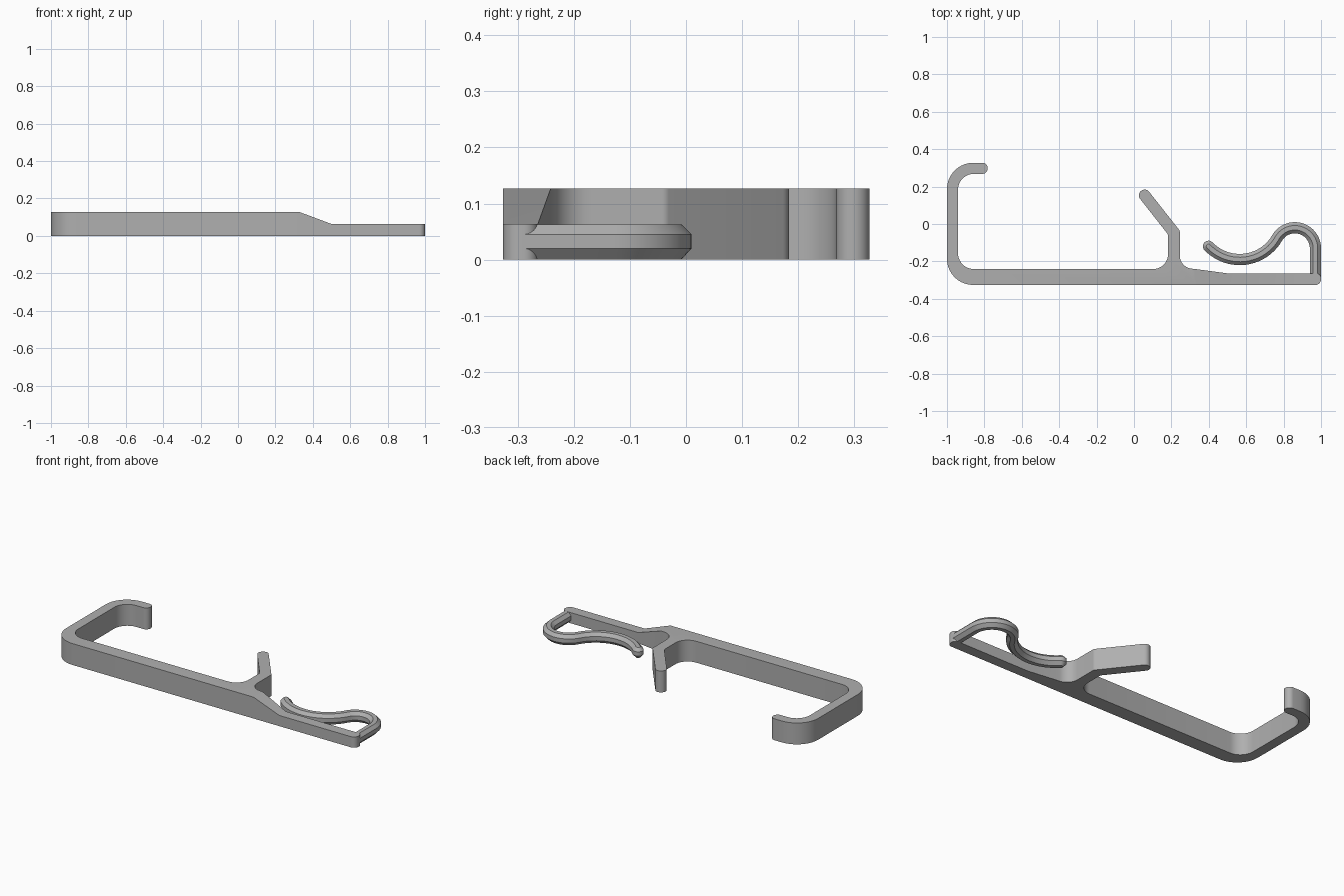
import bpy, bmesh, math
from mathutils import Vector

if "Cube" in bpy.data.objects:
    bpy.data.objects.remove(bpy.data.objects["Cube"])

grey = bpy.data.materials.new("plain grey")
grey.diffuse_color = (0.43, 0.43, 0.43, 1)
grey.use_nodes = True
grey.node_tree.nodes["Principled BSDF"].inputs["Base Color"].default_value = grey.diffuse_color


def finish(bm, name):
    bmesh.ops.recalc_face_normals(bm, faces=bm.faces)
    mesh = bpy.data.meshes.new(name)
    bm.to_mesh(mesh)
    bm.free()
    mesh.materials.append(grey)
    ob = bpy.data.objects.new(name, mesh)
    bpy.context.collection.objects.link(ob)
    bpy.context.view_layer.objects.active = ob
    ob.select_set(True)
    bpy.ops.object.shade_smooth_by_angle(angle=math.radians(25))
    ob.select_set(False)


def rounded(corners, steps=10):
    """Outline from (x, y, radius) corners, each replaced by a tangent arc."""
    out = []
    for i, (x, y, r) in enumerate(corners):
        p = Vector((x, y))
        if r == 0:
            out.append(p)
            continue
        a = (Vector(corners[i - 1][:2]) - p).normalized()
        b = (Vector(corners[(i + 1) % len(corners)][:2]) - p).normalized()
        half = a.angle(b) / 2
        c = p + (a + b).normalized() * (r / math.sin(half))
        s, e = p + a * r / math.tan(half) - c, p + b * r / math.tan(half) - c
        sweep = s.angle(e)
        for k in range(steps + 1):
            t = k / steps
            out.append(c + (s * math.sin((1 - t) * sweep) + e * math.sin(t * sweep)) / math.sin(sweep))
    return out


# Body: long bar with end hook, leaning arm and thin right end
outline = rounded([
    (-1, -0.326, 0.14), (1, -0.326, 0.03), (1, -0.264, 0.025), (0.5, -0.264, 0),
    (0.33, -0.241, 0), (0.245, -0.232, 0.07), (0.245, -0.036, 0.02),
    (0.062, 0.196, 0.0295), (0.014, 0.158, 0.0295), (0.182, -0.056, 0.02),
    (0.182, -0.241, 0.08), (-0.941, -0.241, 0.085), (-0.941, 0.268, 0.085),
    (-0.782, 0.268, 0.029), (-0.782, 0.327, 0.029), (-1, 0.327, 0.14)])
bm = bmesh.new()
bm.faces.new([bm.verts.new((p.x, p.y, 0)) for p in outline])
for x in (0.33, 0.5):
    bmesh.ops.bisect_plane(bm, geom=bm.verts[:] + bm.edges[:] + bm.faces[:],
                           plane_co=(x, 0, 0), plane_no=(1, 0, 0), dist=1e-4)
base = bm.faces[:]
top = bmesh.ops.extrude_face_region(bm, geom=base, use_keep_orig=True)["geom"]
for v in top:
    if isinstance(v, bmesh.types.BMVert):
        t = min(max((v.co.x - 0.33) / 0.17, 0), 1)   # slope down to the thin end
        v.co.z = 0.127 - 0.0635 * t
finish(bm, "hooked_bar")


# Spring: S-shaped centre line with chamfered section and rounded tip
def arc(cx, cy, r, a0, a1, n):
    return [Vector((cx + r * math.cos(math.radians(a0 + (a1 - a0) * k / n)),
                    cy + r * math.sin(math.radians(a0 + (a1 - a0) * k / n)))) for k in range(n + 1)]


path = [Vector((0.97, -0.29))] + arc(0.86, -0.13, 0.11, 0, 149.8, 22) \
    + arc(0.565, 0.042, 0.232, 329.8, 224, 20)[1:]


def ribbon(h):
    left, right = [], []
    for i, p in enumerate(path):
        d = (path[min(i + 1, len(path) - 1)] - path[max(i - 1, 0)]).normalized()
        if i <= 1:
            d = Vector((0, 1))
        n = Vector((-d.y, d.x))
        left.append(p + n * h)
        right.append(p - n * h)
    tip = [path[-1] + (n * math.cos(math.pi * k / 10) + d * math.sin(math.pi * k / 10)) * h
           for k in range(1, 10)]
    return left + tip + right[::-1]


bm = bmesh.new()
rings = [[bm.verts.new((p.x, p.y, z)) for p in ribbon(h)]
         for h, z in ((0.012, 0.0003), (0.03, 0.02), (0.03, 0.045), (0.012, 0.063))]
for lo, hi in zip(rings, rings[1:]):
    for i in range(len(lo)):
        bm.faces.new((lo[i - 1], lo[i], hi[i], hi[i - 1]))
bm.faces.new(rings[0])
bm.faces.new(rings[-1])
finish(bm, "spring_clip")
